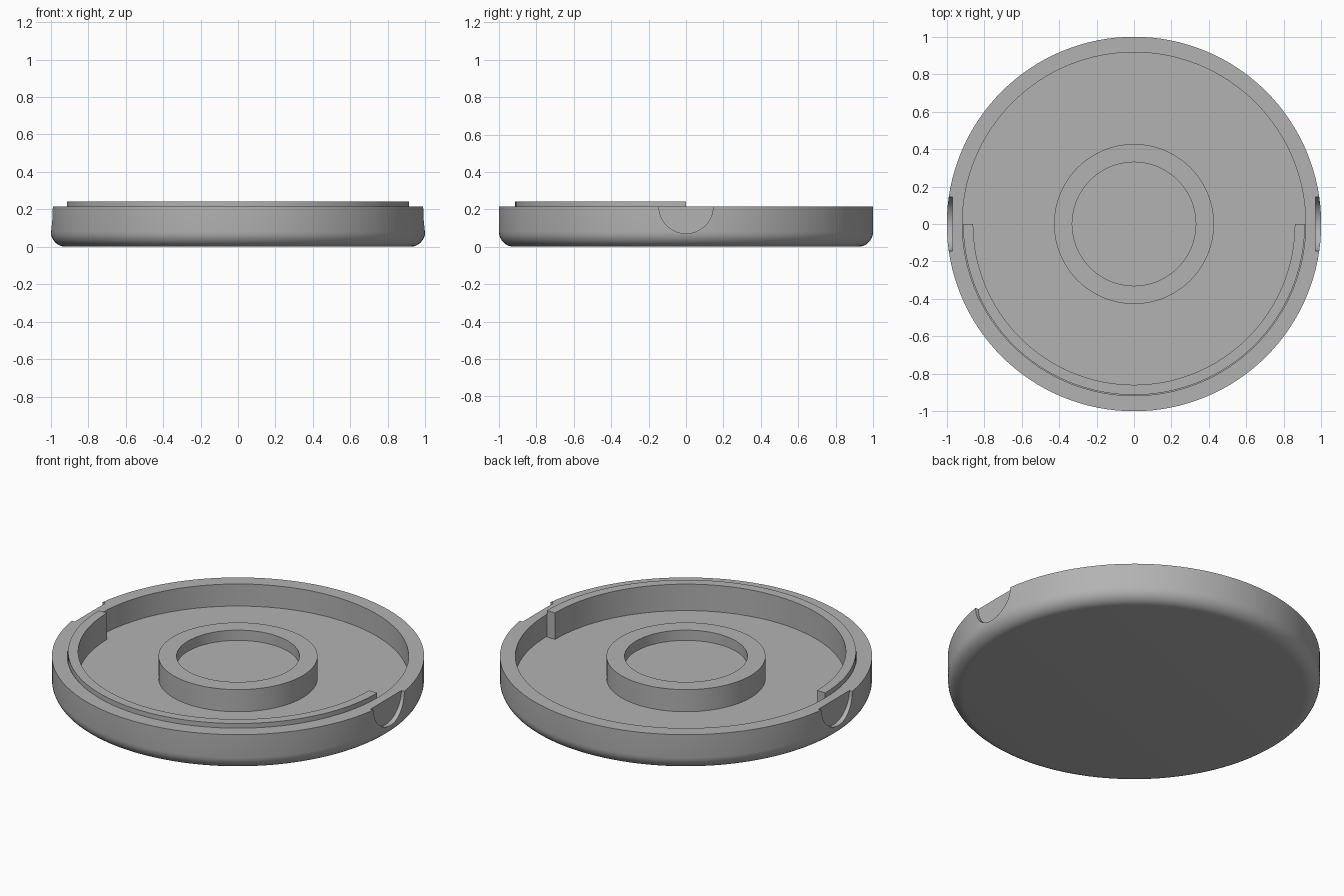
import bpy, bmesh
from math import pi, sin, cos, radians

cube = bpy.data.objects.get("Cube")
if cube:
    bpy.data.objects.remove(cube)

SEGMENTS = 128
RIM, FLOOR, LIP_TOP = 0.216, 0.085, 0.242

grey = bpy.data.materials.new("plain grey")
grey.use_nodes = True
colour = (0.45, 0.45, 0.45, 1)
grey.diffuse_color = colour
grey.node_tree.nodes["Principled BSDF"].inputs["Base Color"].default_value = colour


def lathe(name, profile, start=0, sweep=2 * pi, closed=False):
    """Spin a profile of (radius, height) points around z."""
    bm = bmesh.new()
    verts = [bm.verts.new((r * cos(start), r * sin(start), z)) for r, z in profile]
    pairs = list(zip(verts, verts[1:])) + ([(verts[-1], verts[0])] if closed else [])
    edges = [bm.edges.new(p) for p in pairs]
    full = sweep > 6
    steps = SEGMENTS if full else SEGMENTS // 2
    spun = bmesh.ops.spin(bm, geom=verts + edges, cent=(0, 0, 0), axis=(0, 0, 1),
                          angle=sweep, steps=steps)
    if not full:
        # Flat caps at both ends of a partial ring
        bm.faces.new(verts)
        bm.faces.new([g for g in spun["geom_last"] if isinstance(g, bmesh.types.BMVert)])
    bmesh.ops.remove_doubles(bm, verts=bm.verts, dist=0.0001)
    bmesh.ops.recalc_face_normals(bm, faces=bm.faces)
    mesh = bpy.data.meshes.new(name)
    bm.to_mesh(mesh)
    bm.free()
    obj = bpy.data.objects.new(name, mesh)
    bpy.context.collection.objects.link(obj)
    mesh.materials.append(grey)
    return obj


def smooth(obj):
    bpy.ops.object.select_all(action="DESELECT")
    obj.select_set(True)
    bpy.context.view_layer.objects.active = obj
    bpy.ops.object.shade_smooth_by_angle(angle=radians(30))


# Round tray with a rounded bottom edge
fillet = 0.08
corner = [(1 - fillet + fillet * sin(a), fillet - fillet * cos(a))
          for a in (i * pi / 16 for i in range(9))]
tray = lathe("tray", [(0, 0)] + corner + [(1, RIM), (0.917, RIM), (0.917, FLOOR), (0, FLOOR)])

# Half-round finger notches cut into both sides of the wall
for side, x in (("left", 1.07), ("right", -1.07)):
    bpy.ops.mesh.primitive_cylinder_add(vertices=64, radius=0.145, depth=0.2,
                                        location=(x, 0, RIM), rotation=(0, pi / 2, 0))
    cutter = bpy.context.object
    cutter.name = side + "_notch_cutter"
    cutter.data.materials.append(grey)
    cutter.hide_render = True
    cutter.hide_set(True)
    cut = tray.modifiers.new(side + " notch", "BOOLEAN")
    cut.operation = "DIFFERENCE"
    cut.solver = "EXACT"
    cut.object = cutter

# Apply the cuts and drop the cutters
graph = bpy.context.evaluated_depsgraph_get()
tray.data = bpy.data.meshes.new_from_object(tray.evaluated_get(graph))
for mod in list(tray.modifiers):
    bpy.data.objects.remove(mod.object)
    tray.modifiers.remove(mod)

# Central ring with a raised round floor inside
hub = lathe("hub_ring", [(0, 0.155), (0.33, 0.155), (0.33, RIM), (0.427, RIM),
                         (0.427, FLOOR - 0.01), (0, FLOOR - 0.01)])

# Half-circle locating lip along the front inner wall
lip = lathe("front_lip", [(0.859, FLOOR - 0.01), (0.913, FLOOR - 0.01),
                          (0.913, LIP_TOP), (0.859, LIP_TOP)],
            start=pi, sweep=pi, closed=True)

for part in (tray, hub, lip):
    smooth(part)
